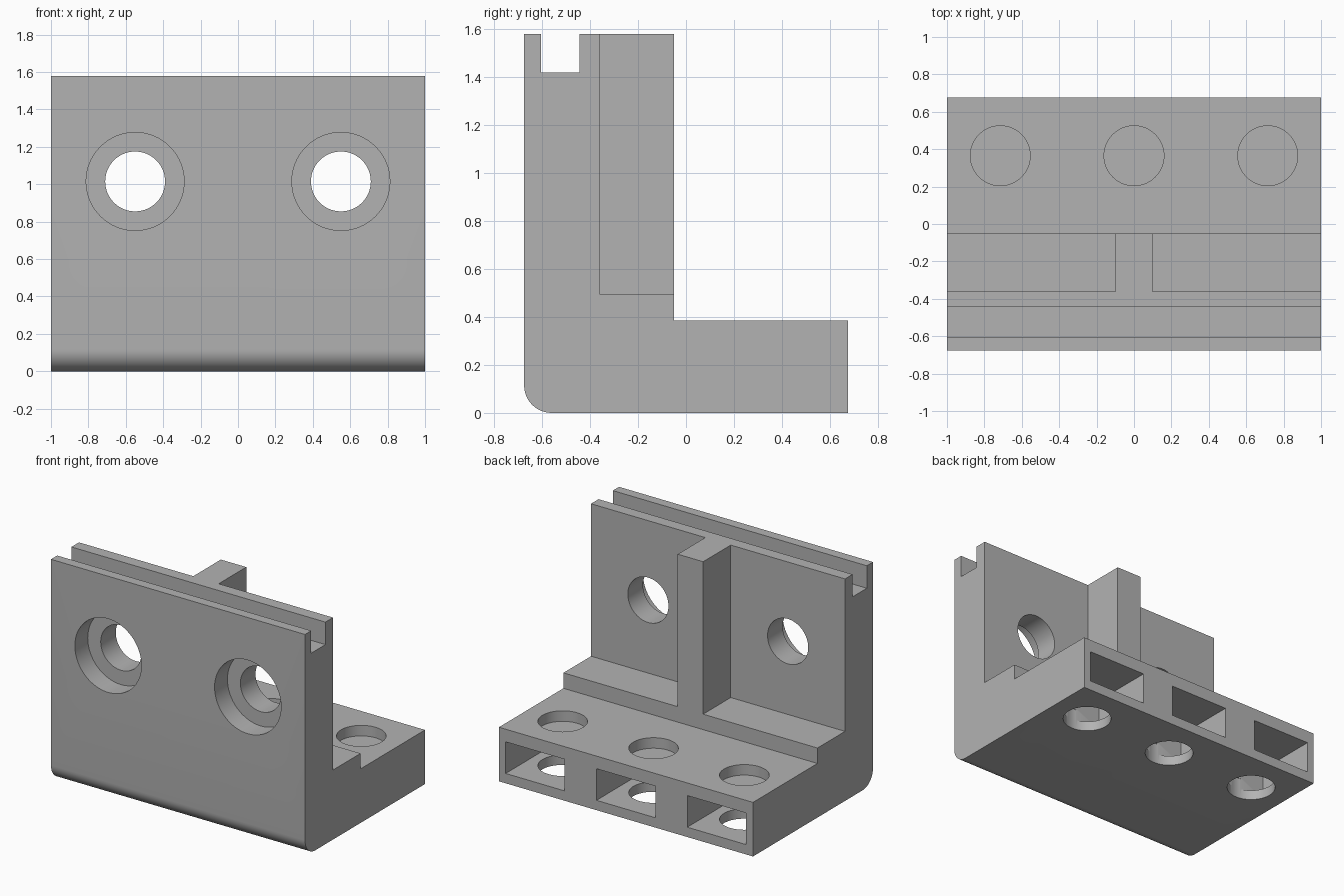
import bpy
import bmesh
import math

cube = bpy.data.objects.get("Cube")
if cube:
    bpy.data.objects.remove(cube, do_unlink=True)

WIDTH, DEPTH, HEIGHT = 2.0, 1.35, 1.58
FRONT, BACK = -DEPTH / 2, DEPTH / 2
WALL_BACK, RIB_BACK = -0.36, -0.05
BASE_TOP, STEP_TOP = 0.385, 0.495

grey = bpy.data.materials.new("plain grey")
grey.use_nodes = True
colour = (0.45, 0.45, 0.45, 1)
grey.diffuse_color = colour
grey.node_tree.nodes["Principled BSDF"].inputs["Base Color"].default_value = colour


def make_object(name, bm):
    bmesh.ops.recalc_face_normals(bm, faces=bm.faces)
    mesh = bpy.data.meshes.new(name)
    bm.to_mesh(mesh)
    bm.free()
    mesh.materials.append(grey)
    obj = bpy.data.objects.new(name, mesh)
    bpy.context.collection.objects.link(obj)
    return obj


def box(name, low, high):
    bm = bmesh.new()
    bmesh.ops.create_cube(bm, size=1)
    for v in bm.verts:
        v.co = [a + (c + 0.5) * (b - a) for a, b, c in zip(low, high, v.co)]
    return make_object(name, bm)


def cylinder(name, centre, radius, length, along_y=False):
    bm = bmesh.new()
    bmesh.ops.create_cone(bm, cap_ends=True, segments=64, radius1=radius,
                          radius2=radius, depth=length)
    obj = make_object(name, bm)
    obj.location = centre
    if along_y:
        obj.rotation_euler.x = math.pi / 2
    return obj


def cut(target, cutter):
    cutter.hide_render = True
    mod = target.modifiers.new("cut", 'BOOLEAN')
    mod.operation = 'DIFFERENCE'
    mod.solver = 'EXACT'
    mod.object = cutter
    bpy.context.view_layer.objects.active = target
    bpy.ops.object.modifier_apply(modifier=mod.name)
    bpy.data.objects.remove(cutter, do_unlink=True)


# L-shaped body with a rounded lower front edge and a slot along the top
radius, steps = 0.115, 12
profile = [(FRONT + radius * (1 - math.cos(a)), radius * (1 - math.sin(a)))
           for a in (i * math.pi / 2 / steps for i in range(steps + 1))]
profile += [(BACK, 0), (BACK, BASE_TOP), (RIB_BACK, BASE_TOP), (RIB_BACK, HEIGHT),
            (-0.445, HEIGHT), (-0.445, 1.42), (-0.605, 1.42), (-0.605, HEIGHT),
            (FRONT, HEIGHT)]
bm = bmesh.new()
face = bm.faces.new([bm.verts.new((-WIDTH / 2, y, z)) for y, z in profile])
extruded = bmesh.ops.extrude_face_region(bm, geom=[face])["geom"]
bmesh.ops.translate(bm, vec=(WIDTH, 0, 0),
                    verts=[v for v in extruded if isinstance(v, bmesh.types.BMVert)])
bracket = make_object("angle_bracket", bm)

for side in (-1, 1):
    # Recess on each side of the central rib
    inner, outer = sorted((side * 0.1, side * 1.1))
    cut(bracket, box("rib_recess", (inner, WALL_BACK, STEP_TOP), (outer, 0.2, 1.8)))
    # Counterbored bolt hole through the wall
    cut(bracket, cylinder("wall_hole", (side * 0.55, -0.5, 1.015), 0.16, 0.6, True))
    cut(bracket, cylinder("counterbore", (side * 0.55, FRONT, 1.015), 0.262, 0.29, True))

# Nut pockets in the base, with a thin web left under each upper hole
for x in (-0.715, 0, 0.715):
    cut(bracket, box("nut_pocket", (x - 0.232, 0.21, 0.07), (x + 0.232, 0.8, 0.295)))
    cut(bracket, cylinder("lower_hole", (x, 0.365, 0), 0.16, 0.3))
    cut(bracket, cylinder("upper_hole", (x, 0.365, 0.41), 0.16, 0.2))

# Smooth the curved surfaces and keep the edges sharp
bpy.ops.object.select_all(action='DESELECT')
bracket.select_set(True)
bpy.context.view_layer.objects.active = bracket
bpy.ops.object.shade_smooth_by_angle(angle=math.radians(30))
